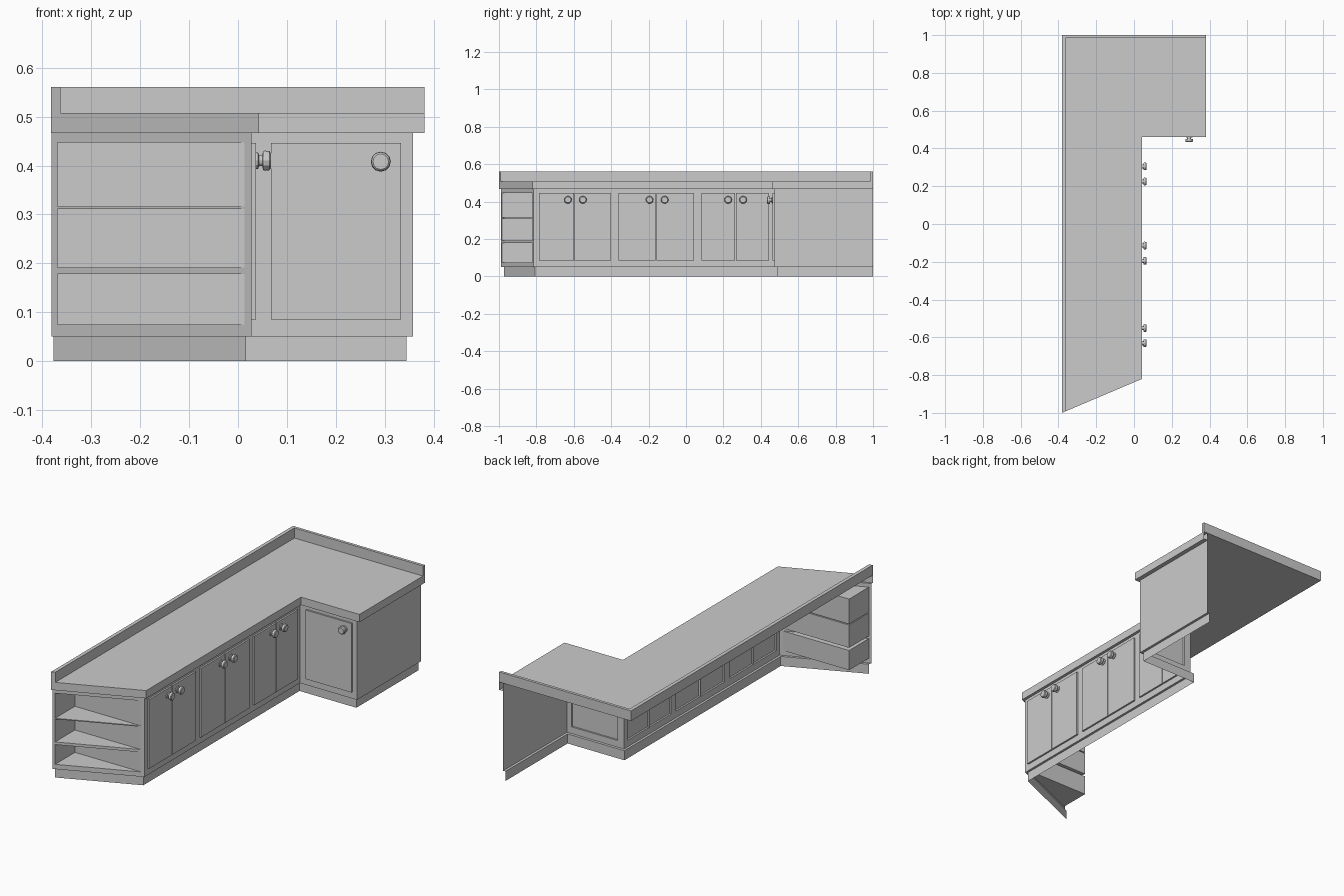
import bpy, math
from mathutils import Vector, Matrix

if "Cube" in bpy.data.objects:
    bpy.data.objects.remove(bpy.data.objects["Cube"])

UP = Vector((0, 0, 1))

def make(name, polys):
    """Mesh object from a list of polygons, each a list of points."""
    verts, faces, index = [], [], {}
    for poly in polys:
        face = []
        for p in poly:
            key = tuple(round(c, 5) for c in p)
            if key not in index:
                index[key] = len(verts)
                verts.append(key)
            face.append(index[key])
        faces.append(face)
    me = bpy.data.meshes.new(name)
    me.from_pydata(verts, [], faces)
    ob = bpy.data.objects.new(name, me)
    bpy.context.collection.objects.link(ob)
    return ob

def at(path, z):
    return [Vector((x, y, z)) for x, y in path]

def strip(lo, hi):
    return [[lo[i], lo[i + 1], hi[i + 1], hi[i]] for i in range(len(lo) - 1)]

def box_sides(lo, hi):
    return strip(lo + lo[:1], hi + hi[:1])

def wall(a, b, us, zs, openings):
    """Flat wall from a to b, left open at the given (column, row) cells.
    Returns its polygons and a function giving points on the wall."""
    a, b = Vector((*a, 0)), Vector((*b, 0))
    t = (b - a).normalized()
    n = t.cross(UP)
    us = [0] + us + [(b - a).length]
    def point(u, z, d=0):
        return a + t * u + UP * z + n * d
    def rect(i, j, d=0):
        return [point(us[i], zs[j], d), point(us[i + 1], zs[j], d),
                point(us[i + 1], zs[j + 1], d), point(us[i], zs[j + 1], d)]
    cells = [rect(i, j) for i in range(len(us) - 1) for j in range(len(zs) - 1)
             if (i, j) not in openings]
    return cells, rect

# Front outlines, left front corner to right back corner
counter_path = [(-.382, -1), (.043, -.82), (.043, .46), (.381, .46), (.381, 1)]
body_path = [(-.381, -.99), (.028, -.815), (.028, .472), (.358, .472), (.358, 1)]
kick_path = [(-.377, -.974), (.016, -.806), (.016, .486), (.345, .486), (.345, 1)]
Z_KICK, Z_BODY, Z_TOP, Z_SPLASH = .05, .467, .508, .561

# Toe kick with the small ledge above it
make("toe_kick", strip(at(kick_path, 0), at(kick_path, Z_KICK))
     + strip(at(kick_path, Z_KICK), at(body_path, Z_KICK)))

# Countertop: underside lip, front edge, top surface
make("countertop", strip(at(body_path, Z_BODY), at(counter_path, Z_BODY))
     + strip(at(counter_path, Z_BODY), at(counter_path, Z_TOP))
     + [at(counter_path + [(-.382, 1)], Z_TOP)])

# Backsplash along the left and back edges
splash = [(-.382, -1), (-.363, -.992), (-.363, .985), (.381, .985), (.381, 1), (-.382, 1)]
make("backsplash", box_sides(at(splash, Z_TOP), at(splash, Z_SPLASH)) + [at(splash, Z_SPLASH)])

# Side panel of the short wing
make("side_panel", strip(at(body_path[3:], Z_KICK), at(body_path[3:], Z_TOP)))

# Door walls: frame with raised doors in the openings
DOOR_Z = [Z_KICK, .085, .446, Z_BODY]
def door_wall(name, a, b, us, columns):
    openings = [(i, 1) for i in columns]
    cells, rect = wall(a, b, us, DOOR_Z, openings)
    make(name + "_frame", cells)
    for k, (i, j) in enumerate(openings):
        back, front = rect(i, j), rect(i, j, .009)
        make(f"{name}_door_{k + 1}", box_sides(back, front) + [front])

long_us = []
for left, mid, right in [(-.787, -.597, -.402), (-.36, -.16, .043), (.083, .264, .445)]:
    long_us += [v + .815 for v in (left, mid - .002, mid + .002, right)]
door_wall("long_run", body_path[1], body_path[2], long_us, [1, 3, 5, 7, 9, 11])
door_wall("short_wing", body_path[2], body_path[3], [.039, .305], [1])

# Angled end unit: frame with three open triangular shelves
length = (Vector(body_path[1]) - Vector(body_path[0])).length
openings = [(1, 1), (1, 3), (1, 5)]
cells, rect = wall(body_path[0], body_path[1], [.013, length - .016],
                   [Z_KICK, .075, .178, .192, .311, .316, .447, Z_BODY], openings)
make("shelf_frame", cells)
for k, (i, j) in enumerate(openings):
    l0, r0, r1, l1 = rect(i, j)
    c0, c1 = Vector((l0.x, r0.y, l0.z)), Vector((l0.x, r0.y, l1.z))
    make(f"shelf_{k + 1}", [[l0, r0, c0], [l1, c1, r1],
                            [l0, c0, c1, l1], [c0, r0, r1, c1]])

# Turned door knobs
KNOB = [(.017, 0), (.017, .004), (.011, .006), (.011, .013), (.019, .014),
        (.0205, .018), (.0195, .027), (.016, .030)]
def knob(name, loc, direction):
    sides = 12
    rot = Vector(direction).to_track_quat('Z', 'Y').to_matrix()
    rings = [[Vector(loc) + rot @ Vector((r * math.cos(2 * math.pi * s / sides),
                                          r * math.sin(2 * math.pi * s / sides), d))
              for s in range(sides)] for r, d in KNOB]
    polys = [rings[-1]]
    for lo, hi in zip(rings, rings[1:]):
        polys += box_sides(lo, hi)
    make(name, polys)

for k, y in enumerate([-.631, -.551, -.195, -.114, .225, .305]):
    knob(f"long_run_knob_{k + 1}", (.037, y, .41), (1, 0, 0))
knob("short_wing_knob", (.292, .463, .408), (0, -1, 0))
